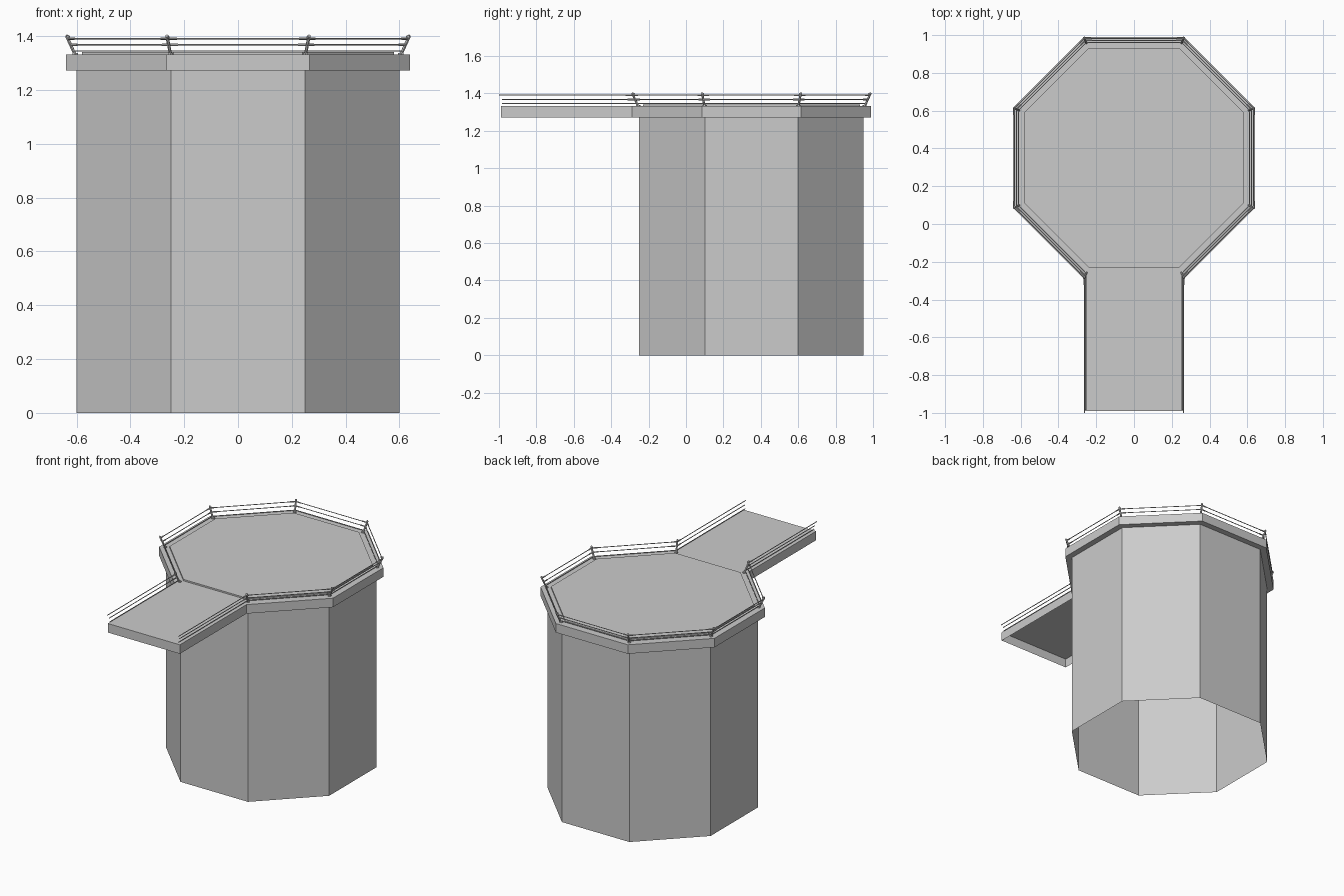
import bpy, bmesh, math
from mathutils import Vector

if "Cube" in bpy.data.objects:
    bpy.data.objects.remove(bpy.data.objects["Cube"])

CY = 0.35                                  # centre of the octagon in y
T = math.tan(math.pi / 8)


def corner(k, apothem, z):
    a = math.radians(22.5 + 45 * k)
    r = apothem / math.cos(math.pi / 8)
    return Vector((r * math.cos(a), CY + r * math.sin(a), z))


def finish(name, bm, normals=True):
    if normals:
        bmesh.ops.recalc_face_normals(bm, faces=bm.faces)
    me = bpy.data.meshes.new(name)
    bm.to_mesh(me)
    bm.free()
    ob = bpy.data.objects.new(name, me)
    bpy.context.collection.objects.link(ob)
    return ob


def octagon_shell(name, profile, cap):
    """Skin stacked octagons given as (apothem, z), optionally closing the top."""
    bm = bmesh.new()
    rings = [[bm.verts.new(corner(k, a, z)) for k in range(8)] for a, z in profile]
    for lo, hi in zip(rings, rings[1:]):
        for k in range(8):
            n = (k + 1) % 8
            bm.faces.new((lo[k], lo[n], hi[n], hi[k]))
    if cap:
        bm.faces.new(rings[-1])
    return finish(name, bm, normals=False)


# hollow tower wall, open underneath
octagon_shell("tower_wall", [(0.60, 0), (0.60, 1.272)], False)

# overhanging deck with a slightly raised floor
octagon_shell("deck", [(0.60, 1.272), (0.64, 1.272), (0.64, 1.332),
                       (0.58, 1.332), (0.58, 1.342)], True)

# walkway: top and skirt only, open underneath and against the deck
bm = bmesh.new()
w, y0, y1 = 0.64 * T, CY - 0.64, -0.99
path = [(w, y0), (w, y1), (-w, y1), (-w, y0)]
top = [bm.verts.new((x, y, 1.332)) for x, y in path]
low = [bm.verts.new((x, y, 1.272)) for x, y in path]
bm.faces.new(top[::-1])
for i in range(3):
    bm.faces.new((low[i + 1], low[i], top[i], top[i + 1]))
finish("walkway", bm, normals=False)

# railing posts leaning outward from each corner, with clamps at the rails
LEVELS = [(0.611, 1.345), (0.622, 1.368), (0.633, 1.391)]


def add_bar(bm, p, q, r):
    d = q - p
    m = d.to_track_quat('Z', 'Y').to_matrix().to_4x4()
    m.translation = (p + q) / 2
    bmesh.ops.create_cone(bm, cap_ends=True, segments=6, radius1=r, radius2=r,
                          depth=d.length, matrix=m)


bm = bmesh.new()
for k in range(8):
    foot, head = corner(k, 0.605, 1.330), corner(k, 0.636, 1.398)
    add_bar(bm, foot, head, 0.006)
    out = Vector((head.x - foot.x, head.y - foot.y, 0)).normalized()
    add_bar(bm, head - out * 0.010 - Vector((0, 0, 0.003)),
            head + out * 0.003 + Vector((0, 0, 0.003)), 0.006)
    add_bar(bm, foot, foot + Vector((0, 0, 0.008)), 0.011)
    for a, z in LEVELS[1:]:
        p = corner(k, a, z)
        for s in (-1, 1):
            if (k, s) in ((5, 1), (6, -1)):
                e = p + Vector((0, -0.04, 0))      # sleeve along the walkway
            else:
                e = p + (corner(k + s, a, z) - p).normalized() * 0.035
            add_bar(bm, p, e, 0.0045)
finish("railing_posts", bm)

# three rails running round the deck and out along both walkway sides
for i, (a, z) in enumerate(LEVELS):
    pts = [corner(k, a, z) for k in (6, 7, 0, 1, 2, 3, 4, 5)]
    end = -1.0 if i == 2 else -0.985
    pts = [Vector((pts[0].x, end, z))] + pts + [Vector((pts[-1].x, end, z))]
    bm = bmesh.new()
    for p, q in zip(pts, pts[1:]):
        add_bar(bm, p, q, 0.0027)
    finish("rail_%d" % (i + 1), bm)
